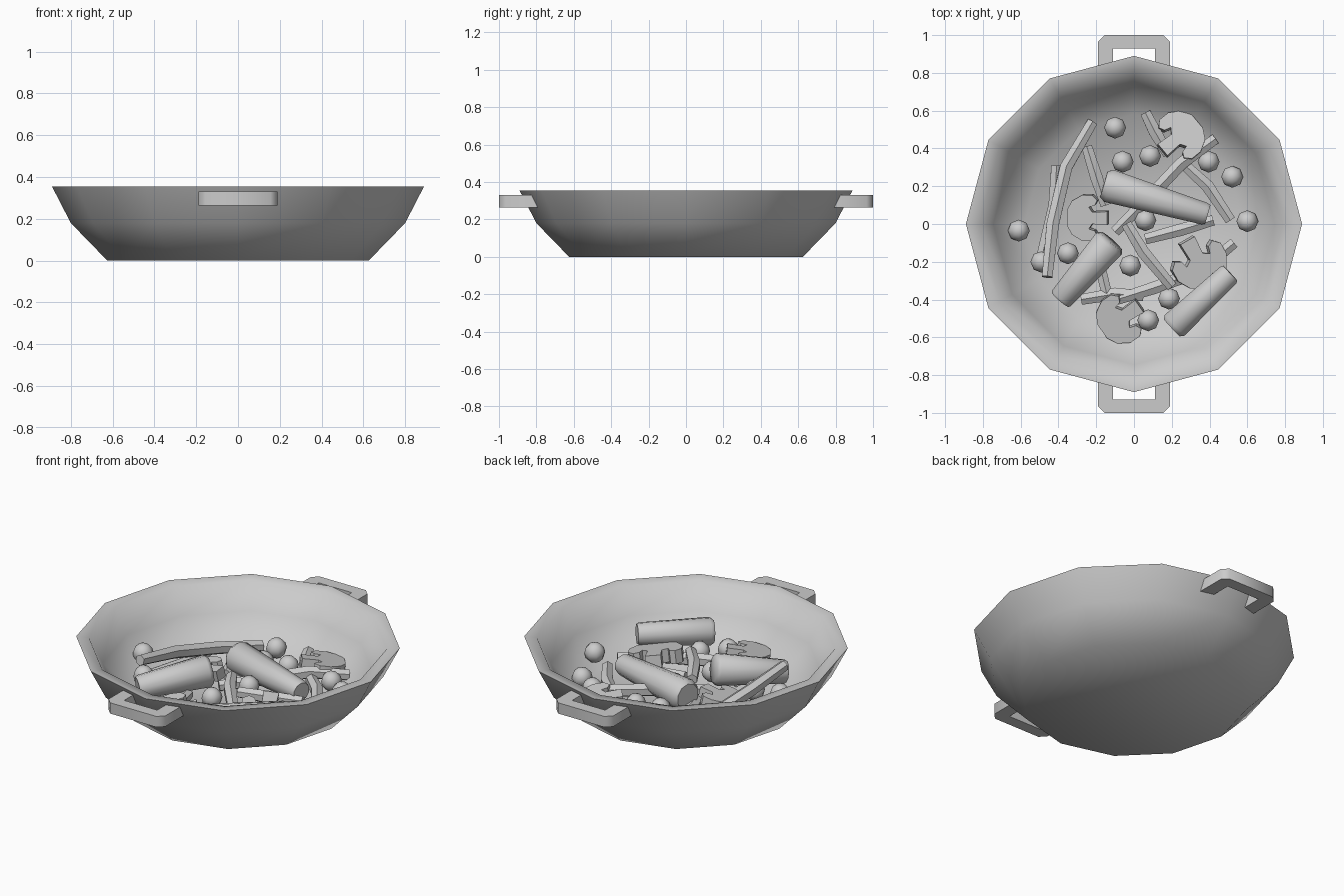
import bpy, bmesh, math
from mathutils import Matrix, Vector, Euler

if "Cube" in bpy.data.objects:
    bpy.data.objects.remove(bpy.data.objects["Cube"])


def finish(name, bm, angle=60):
    bmesh.ops.recalc_face_normals(bm, faces=bm.faces)
    me = bpy.data.meshes.new(name)
    bm.to_mesh(me)
    bm.free()
    ob = bpy.data.objects.new(name, me)
    bpy.context.collection.objects.link(ob)
    bpy.ops.object.select_all(action='DESELECT')
    ob.select_set(True)
    bpy.context.view_layer.objects.active = ob
    bpy.ops.object.shade_smooth_by_angle(angle=math.radians(angle))
    return ob


def skin(bm, rings):
    # bridge rings of equal length and cap both ends
    vs = [[bm.verts.new(p) for p in r] for r in rings]
    n = len(vs[0])
    for a, b in zip(vs, vs[1:]):
        for i in range(n):
            j = (i + 1) % n
            bm.faces.new((a[i], a[j], b[j], b[i]))
    bm.faces.new(vs[0])
    bm.faces.new(vs[-1])


def tube(name, pts, radii, sides):
    bm = bmesh.new()
    pts = [Vector(p) for p in pts]
    rings = []
    for i, p in enumerate(pts):
        d = (pts[min(i + 1, len(pts) - 1)] - pts[max(i - 1, 0)]).normalized()
        side = d.cross(Vector((0, 0, 1))).normalized()
        up = side.cross(d)
        ts = [2 * math.pi * (k + .5) / sides for k in range(sides)]
        rings.append([p + (side * math.cos(t) + up * math.sin(t)) * radii[i] for t in ts])
    skin(bm, rings)
    return finish(name, bm, 50)


def slab(name, outline, z0, z1, matrix=Matrix(), angle=40):
    bm = bmesh.new()
    skin(bm, [[matrix @ Vector((x, y, z)) for x, y in outline] for z in (z0, z1)])
    return finish(name, bm, angle)


# Twelve-sided bowl: outer wall, rim, inner wall, floor
profile = [(.625, 0), (.80, .18), (.89, .355), (.82, .35), (.745, .20), (.58, .04)]
bm = bmesh.new()
skin(bm, [[(r * math.cos(math.radians(30 * k)), r * math.sin(math.radians(30 * k)), z)
           for k in range(12)] for r, z in profile])
finish("bowl", bm, 100)

# Two loop handles
half = [(.11, .93), (.11, .79), (.19, .79), (.19, .965), (.155, 1.0)]
loop = half + [(-x, y) for x, y in reversed(half)]
for name, rot in (("back_handle", 0), ("front_handle", math.pi)):
    slab(name, loop, .265, .33, Matrix.Rotation(rot, 4, 'Z'), 50)

# Carrot chunks: thick end, thin end
carrots = [((-.16, .21, .15), .093, (.39, .05, .14), .062),
           ((-.12, -.09, .19), .093, (-.39, -.40, .13), .068),
           ((.20, -.55, .16), .080, (.51, -.26, .17), .064)]
for i, (a, ra, b, rb) in enumerate(carrots):
    a, b = Vector(a), Vector(b)
    tube(f"carrot_{i + 1}", [a, a.lerp(b, .05), a.lerp(b, .97), b],
         [ra * .8, ra, rb, rb * .88], 10)

# Bent bean strips
beans = [
    [(-.22, .54, .07), (-.36, .30, .11), (-.43, 0, .18), (-.46, -.28, .23)],
    [(-.25, .41, .08), (-.20, .25, .09), (-.15, .10, .08)],
    [(.06, .59, .09), (.11, .49, .09), (.18, .37, .08)],
    [(.26, .32, .09), (.39, .20, .09), (.51, .02, .08)],
    [(.43, .45, .10), (.25, .32, .12), (.07, .13, .10), (-.10, -.04, .08)],
    [(-.04, 0, .14), (.05, -.15, .15), (.20, -.33, .12)],
    [(-.41, .31, .08), (-.42, .10, .08), (-.50, -.22, .09)],
    [(-.09, -.40, .09), (.10, -.34, .09), (.35, -.25, .08), (.53, -.10, .08)],
    [(.06, -.08, .10), (.25, -.03, .10), (.42, .02, .10)],
    [(-.28, -.40, .08), (-.10, -.37, .08), (.05, -.38, .08)],
    [(-.18, -.22, .08), (-.13, -.43, .08)],
]
for i, pts in enumerate(beans):
    tube(f"bean_{i + 1}", pts, [.032] + [.038] * (len(pts) - 2) + [.032], 6)

# Mushroom slices: domed cap with curled lips and a stem along +y
right = [(.04, .11), (.035, .02), (.065, .0), (.075, .035), (.105, .05), (.135, .02),
         (.135, -.04), (.10, -.10), (.045, -.13)]
slice_outline = right + [(-x, y) for x, y in reversed(right)]
mushrooms = [(.235, .455, .11, 130, 1.0), (-.235, .035, .10, -90, .9),
             (.335, -.19, .11, 30, 1.1), (-.06, -.49, .11, -55, 1.0)]
for i, (x, y, z, turn, s) in enumerate(mushrooms):
    m = (Matrix.Translation((x, y, z))
         @ Euler((.15, .12, math.radians(turn))).to_matrix().to_4x4() @ Matrix.Scale(s, 4))
    slab(f"mushroom_{i + 1}", slice_outline, -.035, .035, m)

# Peas
peas = [(-.10, .51), (-.06, .33), (.085, .36), (.395, .33), (.52, .25), (.60, .015),
        (-.61, -.035), (-.35, -.155), (.06, .02), (-.02, -.22), (.185, -.395),
        (.075, -.51), (-.49, -.20)]
for i, (x, y) in enumerate(peas):
    bm = bmesh.new()
    bmesh.ops.create_uvsphere(bm, u_segments=8, v_segments=6, radius=.058,
                              matrix=Matrix.Translation((x, y, .10 + .04 * (math.hypot(x, y) > .59))))
    finish(f"pea_{i + 1}", bm)
